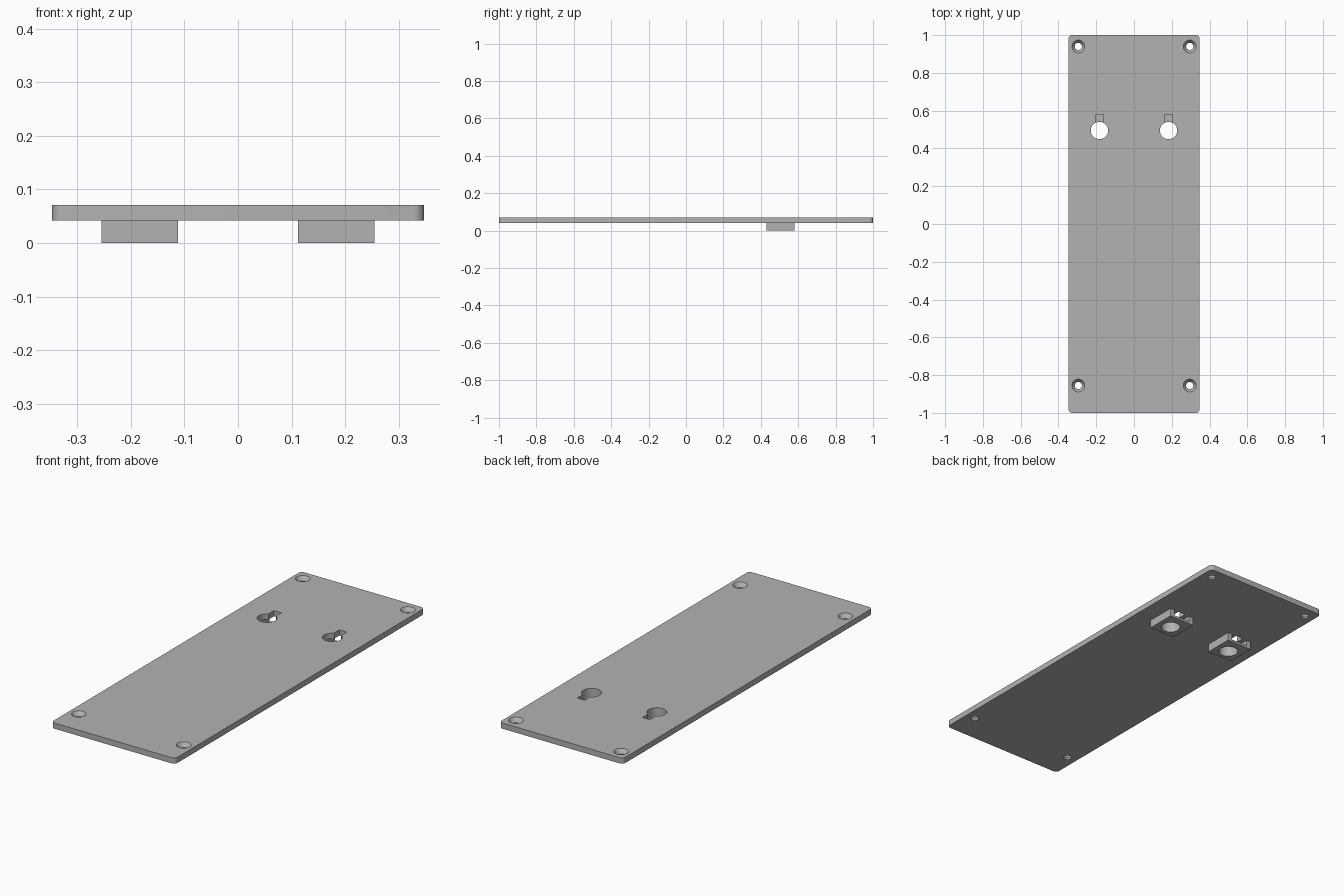
import bpy, bmesh
from math import cos, sin, pi

default = bpy.data.objects.get("Cube")
if default:
    bpy.data.objects.remove(default, do_unlink=True)

PLATE_X, PLATE_Z, TOP = 0.347, 0.042, 0.071
KEY_X, KEY_Y, KEY_R = 0.183, 0.495, 0.046
BLOCK_END = 0.58

grey = bpy.data.materials.new("grey")
grey.use_nodes = True
colour = (0.45, 0.45, 0.45, 1)
grey.diffuse_color = colour
grey.node_tree.nodes["Principled BSDF"].inputs["Base Color"].default_value = colour


def arc(x, y, r, start, end, steps):
    angles = [start + (end - start) * i / steps for i in range(steps + 1)]
    return [(x + r * cos(a), y + r * sin(a)) for a in angles]


def box(x0, x1, y0, y1):
    return [(x0, y0), (x1, y0), (x1, y1), (x0, y1)]


def circle(x, y, r):
    return arc(x, y, r, 0, 2 * pi, 48)[:-1]


def loft(name, sections):
    """Solid through a list of (outline, z) sections."""
    bm = bmesh.new()
    rings = [[bm.verts.new((x, y, z)) for x, y in pts] for pts, z in sections]
    n = len(rings[0])
    for a, b in zip(rings, rings[1:]):
        for i in range(n):
            j = (i + 1) % n
            bm.faces.new((a[i], a[j], b[j], b[i]))
    bm.faces.new(rings[0][::-1])
    bm.faces.new(rings[-1])
    mesh = bpy.data.meshes.new(name)
    bm.to_mesh(mesh)
    bm.free()
    mesh.materials.append(grey)
    obj = bpy.data.objects.new(name, mesh)
    bpy.context.collection.objects.link(obj)
    return obj


def cut(target, cutter):
    cutter.hide_render = True
    mod = target.modifiers.new("cut", "BOOLEAN")
    mod.operation, mod.solver, mod.object = "DIFFERENCE", "EXACT", cutter
    bpy.context.view_layer.objects.active = target
    bpy.ops.object.modifier_apply(modifier=mod.name)
    bpy.data.objects.remove(cutter, do_unlink=True)


def finish(obj):
    bpy.ops.object.select_all(action="DESELECT")
    obj.select_set(True)
    bpy.context.view_layer.objects.active = obj
    bpy.ops.object.shade_smooth_by_angle(angle=pi / 6)


# Plate with rounded corners
r = 0.02
corners = [(1, 1), (-1, 1), (-1, -1), (1, -1)]
outline = []
for k, (sx, sy) in enumerate(corners):
    outline += arc(sx * (PLATE_X - r), sy * (1 - r), r, k * pi / 2, (k + 1) * pi / 2, 8)
plate = loft("mounting_plate", [(outline, PLATE_Z), (outline, TOP)])

for side in (-1, 1):
    # Countersunk screw holes
    for y in (0.94, -0.855):
        x = side * 0.295
        cut(plate, loft("screw_cutter", [
            (circle(x, y, 0.019), 0), (circle(x, y, 0.019), 0.05),
            (circle(x, y, 0.034), TOP), (circle(x, y, 0.034), 0.1)]))

    # Keyhole opening and its narrow slot in the plate
    x = side * KEY_X
    hole = circle(x, KEY_Y, KEY_R)
    slot = box(x - 0.021, x + 0.021, KEY_Y, BLOCK_END)
    for shape in (hole, slot):
        cut(plate, loft("keyhole_cutter", [(shape, -0.1), (shape, 0.1)]))

    # Catch block below, with a wide channel open at the back
    block_shape = box(x - 0.0715, x + 0.0715, 0.43, BLOCK_END)
    name = "left_catch_block" if side > 0 else "right_catch_block"
    block = loft(name, [(block_shape, 0), (block_shape, PLATE_Z)])
    channel = arc(x, KEY_Y, KEY_R, pi, 2 * pi, 24)
    channel += [(x + KEY_R, 0.62), (x - KEY_R, 0.62)]
    cut(block, loft("channel_cutter", [(channel, 0.012), (channel, 0.1)]))
    cut(block, loft("hole_cutter", [(hole, -0.1), (hole, 0.03)]))
    finish(block)

finish(plate)
